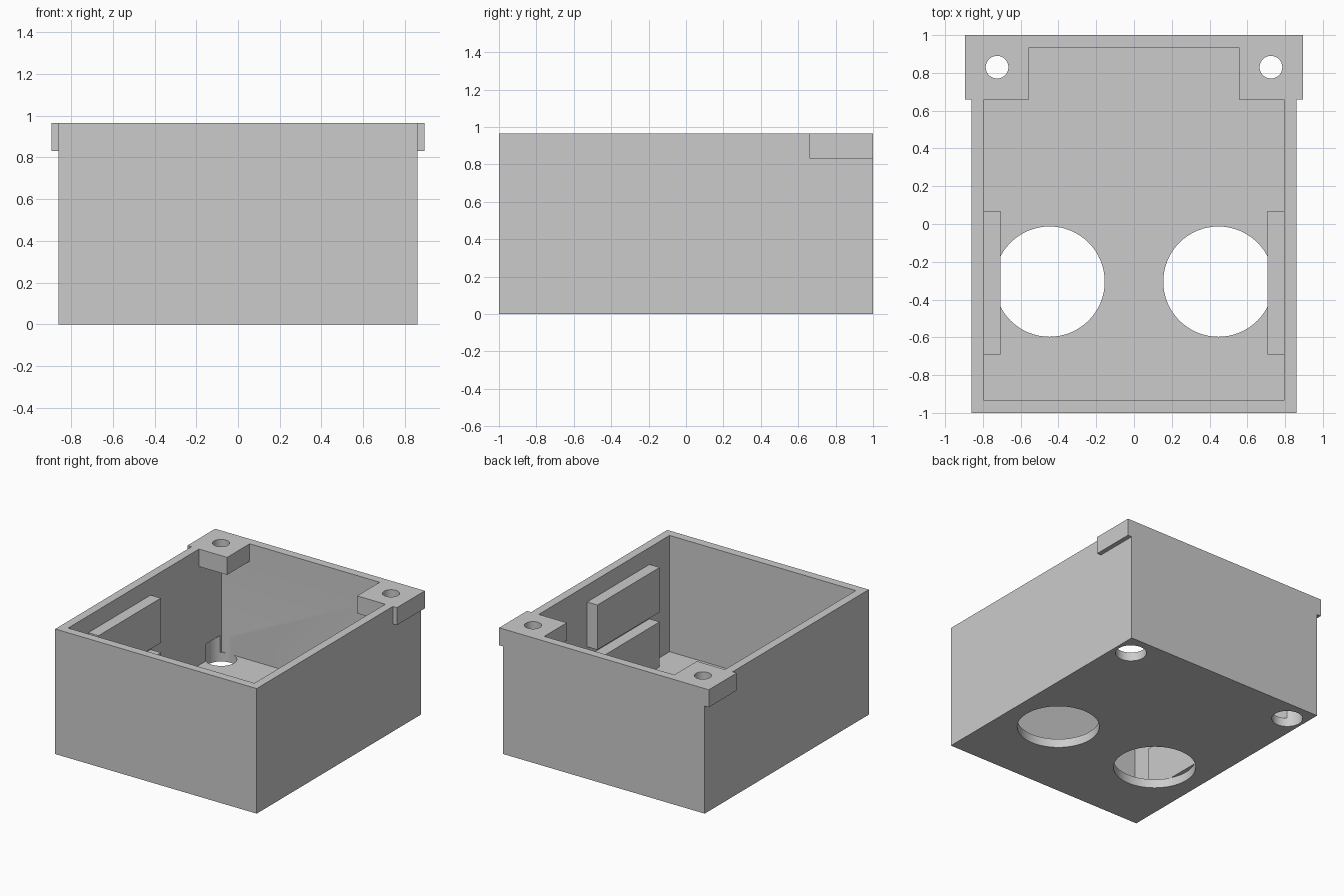
import bpy
import bmesh
from mathutils import Matrix, Vector

cube = bpy.data.objects.get("Cube")
if cube:
    bpy.data.objects.remove(cube, do_unlink=True)

grey = bpy.data.materials.new("plain grey")
grey.use_nodes = True
COLOUR = (0.6, 0.6, 0.6, 1)
grey.diffuse_color = COLOUR
grey.node_tree.nodes["Principled BSDF"].inputs["Base Color"].default_value = COLOUR

HALF_X, HEIGHT, WALL = 0.86, 0.965, 0.065
FLOOR = 0.068
INNER_X = HALF_X - WALL


def add_object(name, bm):
    mesh = bpy.data.meshes.new(name)
    bm.to_mesh(mesh)
    bm.free()
    mesh.materials.append(grey)
    obj = bpy.data.objects.new(name, mesh)
    bpy.context.collection.objects.link(obj)
    return obj


def box(name, low, high):
    low, high = Vector(low), Vector(high)
    bm = bmesh.new()
    bmesh.ops.create_cube(bm, size=1, matrix=Matrix.Translation((low + high) / 2)
                          @ Matrix.Diagonal((*(high - low), 1)))
    return add_object(name, bm)


def side_box(name, side, x, y, z):
    """Box given by x, y and z ranges, on the left (1) or right (-1)."""
    xs = sorted(side * v for v in x)
    return box(name, (xs[0], y[0], z[0]), (xs[1], y[1], z[1]))


def drill(name, x, y, z, radius):
    bm = bmesh.new()
    bmesh.ops.create_cone(bm, cap_ends=True, segments=64, radius1=radius, radius2=radius,
                          depth=0.4, matrix=Matrix.Translation((x, y, z)))
    return add_object(name, bm)


def combine(target, tool, operation):
    """Apply a boolean and discard the tool."""
    mod = target.modifiers.new(tool.name, "BOOLEAN")
    mod.object, mod.operation, mod.solver = tool, operation, "EXACT"
    bpy.context.view_layer.objects.active = target
    bpy.ops.object.modifier_apply(modifier=mod.name)
    bpy.data.objects.remove(tool, do_unlink=True)


# Open box
housing = box("housing", (-HALF_X, -1, 0), (HALF_X, 1, HEIGHT))
combine(housing, box("cavity", (-INNER_X, WALL - 1, FLOOR),
                     (INNER_X, 1 - WALL, HEIGHT + 0.2)), "DIFFERENCE")

for side, label in ((1, "left"), (-1, "right")):
    # Corner screw tab, its screw hole and the wider access hole below it
    combine(housing, side_box(label + "_tab", side, (0.555, 0.895), (0.66, 1), (0.83, HEIGHT)),
            "UNION")
    combine(housing, drill("screw_hole", side * 0.725, 0.83, HEIGHT, 0.06), "DIFFERENCE")
    combine(housing, drill("access_hole", side * 0.725, 0.83, 0, 0.11), "DIFFERENCE")
    # Large round opening in the floor
    combine(housing, drill("round_opening", side * 0.447, -0.305, 0, 0.292), "DIFFERENCE")
    # Upper and lower rails on the side wall, with a slot between them
    for level, z in (("upper", (0.49, 0.835)), ("lower", (FLOOR, 0.415))):
        side_box(f"{label}_{level}_rail", side, (0.708, INNER_X + 0.01), (-0.69, 0.07), z)

# Smooth the hole walls, keep box edges sharp
bpy.ops.object.select_all(action="DESELECT")
housing.select_set(True)
bpy.context.view_layer.objects.active = housing
bpy.ops.object.shade_smooth_by_angle()
